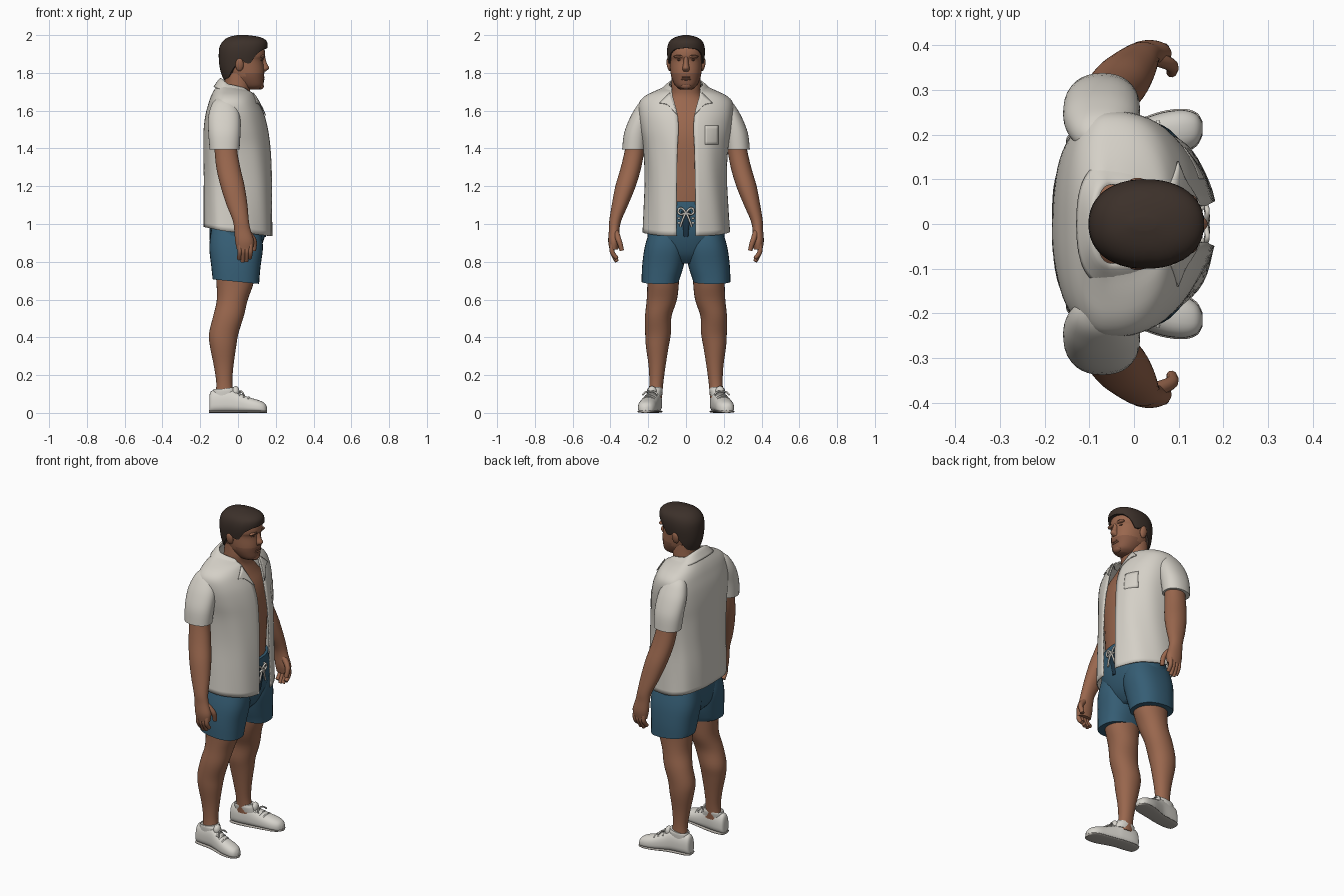
import bpy, bmesh, math
from mathutils import Vector, Matrix

if "Cube" in bpy.data.objects:
    bpy.data.objects.remove(bpy.data.objects["Cube"])


def material(name, r, g, b):
    m = bpy.data.materials.new(name)
    m.use_nodes = True
    m.diffuse_color = (r, g, b, 1)
    bsdf = m.node_tree.nodes["Principled BSDF"]
    bsdf.inputs["Base Color"].default_value = (r, g, b, 1)
    bsdf.inputs["Roughness"].default_value = .8
    return m


SKIN = material("tan skin", .32, .135, .075)
STUBBLE = material("shaded skin", .24, .1, .058)
BROW = material("brow brown", .13, .06, .037)
HAIR = material("dark brown hair", .045, .03, .023)
CLOTH = material("off white cloth", .66, .63, .57)
BLUE = material("sea blue cloth", .036, .11, .175)
NAVY = material("navy cloth", .012, .035, .06)
SHOE = material("white canvas", .68, .66, .61)
SOLE = material("grey rubber", .45, .42, .38)
SIDES = (("left", 1), ("right", -1))
made = []


def power(v, n):
    return math.copysign(abs(v) ** (2 / n), v)


def refine(rows, steps=4):
    """Catmull-Rom interpolation of the rows of a section table."""
    out = []
    for i in range(len(rows) - 1):
        a, b, c, d = (rows[min(max(i + k, 0), len(rows) - 1)] for k in (-1, 0, 1, 2))
        for s in range(steps):
            t = s / steps
            out.append([q + t / 2 * (r - p + t * (2 * p - 5 * q + 4 * r - u + t * (3 * q - p - 3 * r + u)))
                        for p, q, r, u in zip(a, b, c, d)])
    return out + [list(rows[-1])]


def sample(rows, key):
    """Linear lookup of a row by its first, rising value."""
    for a, b in zip(rows, rows[1:]):
        if key <= b[0]:
            t = max(0, (key - a[0]) / (b[0] - a[0]))
            return [p + t * (q - p) for p, q in zip(a, b)]
    return rows[-1]


def finish(name, bm, mat):
    bmesh.ops.recalc_face_normals(bm, faces=bm.faces)
    mesh = bpy.data.meshes.new(name)
    bm.to_mesh(mesh)
    bm.free()
    mesh.materials.append(mat)
    ob = bpy.data.objects.new(name, mesh)
    bpy.context.collection.objects.link(ob)
    made.append(ob)
    return ob


def surface(name, grid, mat, closed=True):
    """Skin a grid of points; closed grids wrap around and are capped."""
    bm = bmesh.new()
    vs = [[bm.verts.new(p) for p in row] for row in grid]
    n = len(vs[0])
    for a, b in zip(vs, vs[1:]):
        for j in range(n if closed else n - 1):
            k = (j + 1) % n
            bm.faces.new((a[j], a[k], b[k], b[j]))
    if closed:
        bm.faces.new(vs[0])
        bm.faces.new(vs[-1])
    return finish(name, bm, mat)


def oval(row, a, n=2.2, side=1):
    """Point on a section (z, back, front, y, half width, tilt)."""
    z, back, front, y, w, tilt = (list(row) + [0])[:6]
    c = power(math.cos(a), n)
    return Vector(((back + front) / 2 + (front - back) / 2 * c,
                   side * (y + w * power(math.sin(a), n)), z - tilt * c))


def loft(name, rows, mat, n=2.2, side=1, count=32):
    angles = [math.tau * j / count for j in range(count)]
    return surface(name, [[oval(r, a, n, side) for a in angles] for r in refine(rows)], mat)


def blob(name, centre, size, mat, turn=0):
    bm = bmesh.new()
    m = Matrix.Translation(centre) @ Matrix.Rotation(turn, 4, 'X') @ Matrix.Diagonal((*size, 1))
    bmesh.ops.create_uvsphere(bm, u_segments=16, v_segments=10, radius=1, matrix=m)
    return finish(name, bm, mat)


def tube(name, points, radius, mat, taper=1):
    cu = bpy.data.curves.new(name, 'CURVE')
    cu.dimensions = '3D'
    cu.bevel_depth, cu.bevel_resolution, cu.use_fill_caps = radius, 3, True
    sp = cu.splines.new('NURBS')
    sp.points.add(len(points) - 1)
    for i, p in enumerate(points):
        sp.points[i].co = (*p, 1)
        sp.points[i].radius = 1 + (taper - 1) * i / (len(points) - 1)
    sp.order_u, sp.use_endpoint_u = 3, True
    cu.materials.append(mat)
    bpy.context.collection.objects.link(bpy.data.objects.new(name, cu))


# Torso with neck
loft("torso", [(1, -.13, .12, 0, .17), (1.15, -.14, .135, 0, .175), (1.3, -.15, .14, 0, .185),
               (1.45, -.15, .142, 0, .2), (1.55, -.145, .12, 0, .19), (1.62, -.12, .085, 0, .14),
               (1.68, -.085, .062, 0, .085), (1.74, -.072, .068, 0, .078), (1.8, -.07, .06, 0, .075)], SKIN)

# Head, with darker jaw faces
head = loft("head", [(1.712, .03, .11, 0, .03), (1.73, 0, .133, 0, .055), (1.77, -.04, .137, 0, .075),
                     (1.81, -.07, .139, 0, .083), (1.865, -.085, .134, 0, .087), (1.89, -.09, .144, 0, .09),
                     (1.93, -.085, .138, 0, .088), (1.97, -.06, .11, 0, .06)], SKIN)
head.data.materials.append(STUBBLE)
for f in head.data.polygons:
    f.material_index = int(f.center.x > .035 and f.center.z < 1.8)
loft("nose", [(1.885, .11, .143, 0, .012), (1.85, .11, .153, 0, .014), (1.825, .11, .165, 0, .019),
              (1.808, .11, .146, 0, .016)], SKIN, 2)
for dz in (0, .011):
    blob("lip", (.132, 0, 1.766 + dz), (.009, .026, .006), STUBBLE)
blob("chin", (.118, 0, 1.73), (.019, .03, .018), STUBBLE)
for label, s in SIDES:
    blob(label + "_brow_ridge", (.128, s * .036, 1.886), (.016, .03, .009), SKIN)
    blob(label + "_eyebrow", (.132, s * .038, 1.889), (.013, .025, .005), BROW, -s * .1)
    blob(label + "_eye", (.121, s * .034, 1.868), (.01, .014, .005), BROW)
    blob(label + "_ear", (.008, s * .09, 1.843), (.022, .012, .035), SKIN, -s * .2)

# Hair cap with a hairline that drops behind the ears
hair_rows = refine([(1.75, -.07, .1, 0, .07), (1.8, -.09, .125, 0, .087), (1.85, -.1, .135, 0, .094),
                    (1.9, -.102, .148, 0, .1), (1.94, -.097, .157, 0, .098), (1.97, -.078, .15, 0, .085),
                    (1.99, -.048, .115, 0, .055), (2, -.005, .05, 0, .014)])
hairline = [(0, 1.932), (35, 1.925), (55, 1.9), (68, 1.85), (80, 1.85), (92, 1.875),
            (105, 1.835), (130, 1.775), (180, 1.76)]
grid = []
for i in range(-1, 17):
    row = []
    for j in range(48):
        a = math.tau * j / 48
        low = sample(hairline, min(math.degrees(a), 360 - math.degrees(a)))[1]
        z = low + (2 - low) * math.sin(max(i, 0) / 16 * math.pi / 2)
        p = oval(sample(hair_rows, z), a)
        row.append(Vector((.02 + (p.x - .02) * .85, p.y * .85, p.z)) if i < 0 else p)
    grid.append(row)
surface("hair", grid, HAIR)

# Open shirt: rows are z, back, front, half width, half gap, tilt
shirt_rows = refine([(.96, -.18, .18, .228, .05, .025), (1.1, -.18, .18, .22, .05, .01),
                     (1.25, -.178, .178, .214, .048, 0), (1.4, -.18, .17, .222, .045, 0),
                     (1.5, -.178, .157, .24, .04, 0), (1.58, -.168, .137, .25, .045, 0),
                     (1.64, -.152, .11, .245, .06, 0), (1.675, -.14, .092, .215, .07, 0),
                     (1.7, -.125, .08, .165, .073, .005), (1.722, -.1, .07, .11, .075, .02),
                     (1.732, -.09, .065, .092, .075, .025)])
MID = -.05
FRONT, BACK = 2.3, 2.5


def shirt_point(row, t):
    z, back, front, w, gap, tilt = row
    start = math.asin((gap / w) ** (FRONT / 2))
    a = start + t * (math.tau - 2 * start)
    c, s = math.cos(a), math.sin(a)
    n = FRONT if c > 0 else BACK
    fold = 1 + .008 * math.sin(9 * a + 7 * z) * min(1, max(0, 1.7 - z) * 3)
    reach = front - MID if c > 0 else MID - back
    return Vector((MID + reach * power(c, n) * fold, w * power(s, n) * fold, z - tilt * c))


def thicken(ob, depth):
    mod = ob.modifiers.new("thickness", 'SOLIDIFY')
    mod.thickness, mod.offset = depth, 0


shirt = surface("shirt", [[shirt_point(r, j / 64) for j in range(65)] for r in shirt_rows], CLOTH, False)
thicken(shirt, .007)
collar_rows = [(1.737, -.086, .075, .088, .075, .03), (1.734, -.098, .08, .1, .075, .032),
               (1.7, -.127, .093, .138, .08, .025)]
collar = surface("collar", [[shirt_point(r, j / 40) for j in range(41)] for r in refine(collar_rows)],
                 CLOTH, False)
thicken(collar, .006)


def plate(name, corners, side, lift):
    """Patch laid over the shirt front between four (y, z) corners."""
    grid = []
    for i in range(7):
        row = []
        for j in range(7):
            u, v = i / 6, j / 6
            a, b, c, d = (Vector(p) for p in corners)
            y, z = a.lerp(b, u).lerp(d.lerp(c, u), v)
            r = sample(shirt_rows, z)
            x = MID + (r[2] - MID) * max(0, 1 - (y / r[3]) ** FRONT) ** (1 / FRONT)
            row.append((x + lift, side * y, z))
        grid.append(row)
    thicken(surface(name, grid, CLOTH, False), .005)


for label, s in SIDES:
    plate(label + "_lapel", [(.045, 1.575), (.1, 1.635), (.14, 1.64), (.085, 1.695)], s, .009)
    loft(label + "_sleeve", [(1.395, -.15, .008, .275, .063, .005), (1.48, -.157, .013, .264, .064),
                             (1.56, -.158, .012, .238, .06), (1.615, -.146, 0, .215, .052),
                             (1.65, -.128, -.018, .2, .04), (1.672, -.1, -.045, .19, .016)], CLOTH, 2.2, s)
plate("chest_pocket", [(.1, 1.42), (.17, 1.42), (.17, 1.52), (.1, 1.52)], 1, .003)

# Arms and hands
for label, s in SIDES:
    loft(label + "_arm", [(1.5, -.135, 0, .255, .055), (1.4, -.125, -.005, .27, .052),
                          (1.3, -.115, .012, .291, .054), (1.2, -.092, .035, .32, .054),
                          (1.1, -.06, .05, .35, .043), (1.02, -.028, .057, .374, .032),
                          (.97, -.02, .066, .38, .028), (.91, -.015, .084, .382, .03),
                          (.865, -.006, .078, .382, .023)], SKIN, 2.1, s)
    for k, tip in enumerate((.815, .8, .803, .82)):
        x = .008 + .019 * k
        tube(label + "_finger", [(x, s * .386, .91), (x + .002, s * .396, .865), (x, s * .384, .835),
                                 (x - .002, s * .366, tip)], .0145, SKIN, .75)
    tube(label + "_thumb", [(.045, s * .372, .96), (.082, s * .36, .925), (.088, s * .347, .89),
                            (.084, s * .34, .86)], .017, SKIN, .7)

# Shorts
loft("shorts_seat", [(1.12, -.145, .148, 0, .184), (1.0, -.15, .152, 0, .2), (.92, -.15, .138, 0, .2),
                     (.84, -.135, .105, 0, .16), (.79, -.09, .06, 0, .09)], BLUE)
for label, s in SIDES:
    loft(label + "_shorts_leg", [(.98, -.14, .118, .1, .088), (.88, -.152, .132, .108, .11),
                                 (.78, -.142, .12, .122, .11), (.695, -.133, .112, .137, .098, .012)],
         BLUE, 2.4, s)

# Fly, drawstring bow and eyelets
loft("fly", [(1.07, .1, .158, 0, .026), (1, .1, .158, 0, .02), (.93, .1, .148, 0, .012)], NAVY, 4)
for label, s in SIDES:
    tube(label + "_bow_loop", [(.16, 0, 1.06), (.166, s * .025, 1.095), (.16, s * .047, 1.065),
                               (.164, s * .025, 1.045), (.162, 0, 1.06)], .0055, CLOTH)
    tube(label + "_string_end", [(.163, 0, 1.06), (.167, s * .018, 1.03), (.162, s * .03, .985)], .0055, CLOTH)
    for k in range(4):
        blob("lace_stitch", (.15, s * .037, 1.005 + .025 * k), (.008, .008, .006), CLOTH)

# Legs
for label, s in SIDES:
    loft(label + "_leg", [(.85, -.125, .1, .12, .09), (.7, -.115, .085, .121, .084),
                          (.6, -.112, .052, .128, .08), (.51, -.132, .03, .147, .07),
                          (.42, -.153, .002, .148, .068), (.35, -.148, -.01, .152, .06),
                          (.25, -.128, -.024, .153, .045), (.16, -.115, -.03, .157, .037),
                          (.08, -.12, -.02, .163, .036)], SKIN, 2.1, s)

# Shoes: rows are x, y, half width, height
shoe_rows = refine([(-.152, .165, .02, .085), (-.142, .165, .034, .115), (-.1, .167, .041, .124),
                    (-.04, .174, .042, .126), (0, .184, .044, .106), (.06, .2, .049, .082),
                    (.11, .208, .047, .067), (.14, .212, .034, .052), (.153, .214, .012, .032)])


def shoe_point(row, a, side, flat):
    x, y, w, h = row
    c, s = power(math.cos(a), 2.4), power(math.sin(a), 2.4)
    if flat:
        return Vector((x * 1.005, side * (y + (w + .003) * c), .007 + .007 * s))
    return Vector((x, side * (y + w * c), .35 * h + (.65 if s > 0 else .33) * h * s))


angles = [math.tau * j / 28 for j in range(28)]
for label, s in SIDES:
    for part, mat, flat in (("_shoe", SHOE, False), ("_sole", SOLE, True)):
        surface(label + part, [[shoe_point(r, a, s, flat) for a in angles] for r in shoe_rows], mat)
    loft(label + "_shoe_collar", [(.09, -.135, 0, .167, .038), (.118, -.132, -.008, .165, .041, -.008),
                                  (.128, -.127, -.016, .164, .039, -.01)], SHOE, 2.2, s)
    blob(label + "_tongue", (-.012, s * .18, .112), (.02, .025, .03), SHOE)
    for k in range(3):
        x, y, w, h = sample(shoe_rows, .005 + .024 * k)
        tube(label + "_lace", [(x, s * (y - w * .65), h * .86), (x + .008, s * y, h * 1.1),
                               (x, s * (y + w * .65), h * .86)], .0045, SHOE)
    for k in (-1, 1):
        tube(label + "_lace_loop", [(.01, s * .188, .11), (.02, s * .188 + k * .02, .122),
                                    (.03, s * .19 + k * .04, .095)], .0045, SHOE)

# Smooth shading with crisp hems
for ob in bpy.context.selected_objects:
    ob.select_set(False)
for ob in made:
    ob.select_set(True)
bpy.context.view_layer.objects.active = made[0]
bpy.ops.object.shade_smooth_by_angle(angle=math.radians(50))
